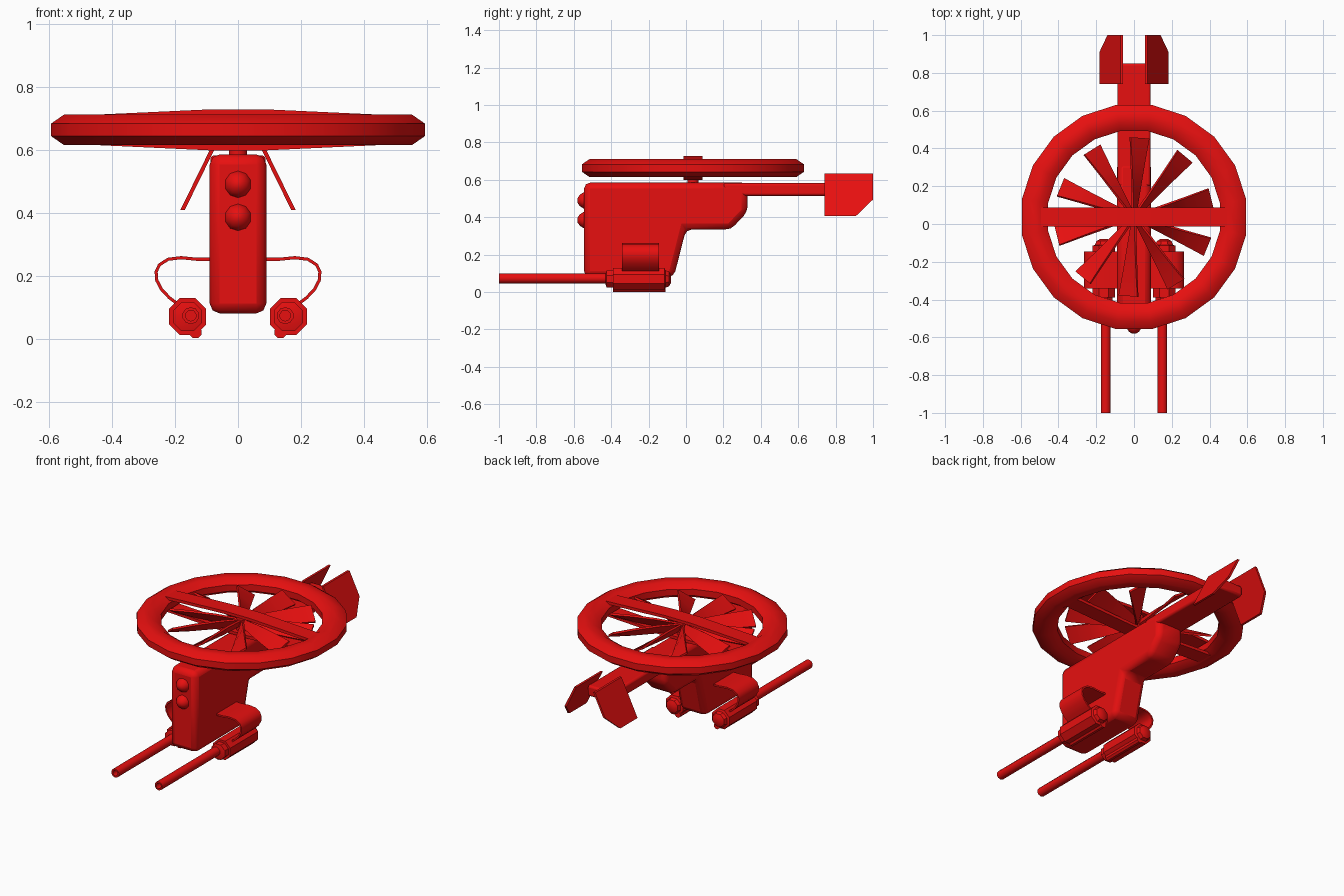
import bpy, bmesh, math
from mathutils import Vector, Matrix

if "Cube" in bpy.data.objects:
    bpy.data.objects.remove(bpy.data.objects["Cube"])

red = bpy.data.materials.new("red_paint")
red.diffuse_color = (0.8, 0.005, 0.005, 1)
red.use_nodes = True
red.node_tree.nodes["Principled BSDF"].inputs["Base Color"].default_value = red.diffuse_color


def finish(name, bm, bevel=0, smooth=None, segments=2):
    bmesh.ops.recalc_face_normals(bm, faces=bm.faces)
    me = bpy.data.meshes.new(name)
    bm.to_mesh(me)
    bm.free()
    me.materials.append(red)
    ob = bpy.data.objects.new(name, me)
    bpy.context.collection.objects.link(ob)
    if bevel:
        m = ob.modifiers.new("bevel", 'BEVEL')
        m.width, m.segments, m.limit_method = bevel, segments, 'ANGLE'
    if smooth:
        bpy.ops.object.select_all(action='DESELECT')
        ob.select_set(True)
        bpy.context.view_layer.objects.active = ob
        bpy.ops.object.shade_smooth_by_angle(angle=math.radians(smooth))
    return ob


def loft(bm, sections, closed=False):
    """Skin a list of equal-length closed sections, capping the ends."""
    rows = [[bm.verts.new(p) for p in s] for s in sections]
    pairs = list(zip(rows, rows[1:])) + ([(rows[-1], rows[0])] if closed else [])
    for a, b in pairs:
        for i in range(len(a)):
            j = (i + 1) % len(a)
            bm.faces.new((a[i], a[j], b[j], b[i]))
    if not closed:
        bm.faces.new(rows[0])
        bm.faces.new(rows[-1][::-1])


def lathe_y(name, x, z, profile, sides=8, smooth=40):
    """Round part along y from (y, radius) pairs."""
    bm = bmesh.new()
    ang = [2 * math.pi * (i + 0.5) / sides for i in range(sides)]
    loft(bm, [[(x + r * math.cos(a), y, z + r * math.sin(a)) for a in ang] for y, r in profile])
    return finish(name, bm, smooth=smooth)


def box(name, x0, x1, y0, y1, z0, z1, **kw):
    bm = bmesh.new()
    loft(bm, [[(x0, y, z0), (x1, y, z0), (x1, y, z1), (x0, y, z1)] for y in (y0, y1)])
    return finish(name, bm, **kw)


# Fuselage: side profile extruded across x, with softened edges
side = [(-0.545, 0.585), (0.33, 0.585), (0.33, 0.43), (0.24, 0.335),
        (0.0, 0.335), (-0.065, 0.08), (-0.545, 0.08)]
bm = bmesh.new()
loft(bm, [[(x, y, z) for y, z in side] for x in (-0.09, 0.09)])
finish("fuselage", bm, bevel=0.032, smooth=50)

# Tail boom
box("tail_boom", -0.088, 0.088, 0.2, 0.85, 0.515, 0.582, bevel=0.012, smooth=50)

# Front lamps
for n, z in (("upper", 0.49), ("lower", 0.385)):
    lathe_y(n + "_lamp", 0, z, [(-0.53, 0.044), (-0.55, 0.042), (-0.568, 0.03),
                                (-0.579, 0.014), (-0.581, 0.003)], 10, 60)

# Rotor shroud ring
CX, CY, CZ = 0, 0.037, 0.663
bm = bmesh.new()
rings = []
for i in range(20):
    a = math.radians(18 * i + 9)
    row = []
    for k in range(8):
        b = math.radians(45 * k + 22.5)
        r = 0.531 + 0.07 / math.cos(math.pi / 8) * math.cos(b)
        row.append((CX + r * math.cos(a), CY + r * math.sin(a),
                    CZ + 0.048 / math.cos(math.pi / 8) * math.sin(b)))
    rings.append(row)
loft(bm, rings, closed=True)
finish("shroud_ring", bm, smooth=46)

# Bowed braces above and below the fan
for name, s in (("upper_brace", 1), ("lower_brace", -1)):
    bm = bmesh.new()
    secs = []
    for x, h in ((-0.5, 0.046), (-0.09, 0.065), (0.09, 0.065), (0.5, 0.046)):
        secs.append([(x, y, CZ + s * hh) for y, hh in
                     ((-0.013, h), (0.087, h), (0.087, h - 0.018), (-0.013, h - 0.018))])
    loft(bm, secs)
    finish(name, bm)

# Fan axle
bm = bmesh.new()
bmesh.ops.create_cone(bm, cap_ends=True, segments=10, radius1=0.03, radius2=0.03, depth=0.14,
                      matrix=Matrix.Translation((CX, CY, 0.64)))
finish("fan_axle", bm, smooth=40)

# Ten twisted fan blades
bm = bmesh.new()
for i in range(10):
    a = math.radians(86 + 36 * i)
    u = Vector((math.cos(a), math.sin(a), 0))
    t = Vector((-math.sin(a), math.cos(a), 0))
    secs = []
    for r, half, pitch in ((0.02, 0.022, 70), (0.15, 0.036, 56), (0.29, 0.047, 43), (0.42, 0.058, 31)):
        p = math.radians(pitch)
        w = t * math.cos(p) + Vector((0, 0, math.sin(p)))
        n = u.cross(w) * 0.006
        c = Vector((CX, CY, CZ)) + u * r
        secs.append([c + w * half + n, c - w * half + n, c - w * half - n, c + w * half - n])
    loft(bm, secs)
finish("fan_blades", bm, smooth=30)

for label, s in (("right", 1), ("left", -1)):
    # Slanted tail fin
    fin = [(0.74, 0.635), (1.0, 0.635), (1.0, 0.495), (0.91, 0.408), (0.74, 0.408)]
    bm = bmesh.new()
    loft(bm, [[(s * (0.065 + (0.635 - z) * 0.49 + d), y, z) for y, z in fin] for d in (-0.007, 0.007)])
    finish(label + "_tail_fin", bm)

    # Curved sheet bracket carrying the gun
    arc = [(0.07, 0.252), (0.13, 0.252), (0.18, 0.257), (0.222, 0.252), (0.25, 0.234), (0.26, 0.212),
           (0.258, 0.185), (0.242, 0.155), (0.218, 0.13), (0.185, 0.105)]
    bm = bmesh.new()
    secs = []
    for i, (x, z) in enumerate(arc):
        p, q = arc[max(i - 1, 0)], arc[min(i + 1, len(arc) - 1)]
        d = Vector((q[0] - p[0], q[1] - p[1])).normalized() * 0.005
        secs.append([(s * (x + e * d.y), y, z - e * d.x)
                     for e, y in ((1, -0.342), (1, -0.145), (-1, -0.145), (-1, -0.342))])
    loft(bm, secs)
    finish(label + "_bracket", bm, smooth=40)

    # Gun housing with stepped collar and rounded rear, plus lower rail
    lathe_y(label + "_gun_housing", s * 0.16, 0.07,
            [(-0.43, 0.03), (-0.425, 0.05), (-0.39, 0.05), (-0.39, 0.064), (-0.115, 0.064),
             (-0.11, 0.05), (-0.09, 0.042), (-0.08, 0.022)])
    lathe_y(label + "_gun_rail", s * 0.135, 0.02, [(-0.39, 0.02), (-0.11, 0.02)])

    # Barrel with a hollow muzzle
    lathe_y(label + "_barrel", s * 0.15, 0.073,
            [(-0.4, 0.027), (-1.0, 0.027), (-1.0, 0.017), (-0.95, 0.017)], 10)
